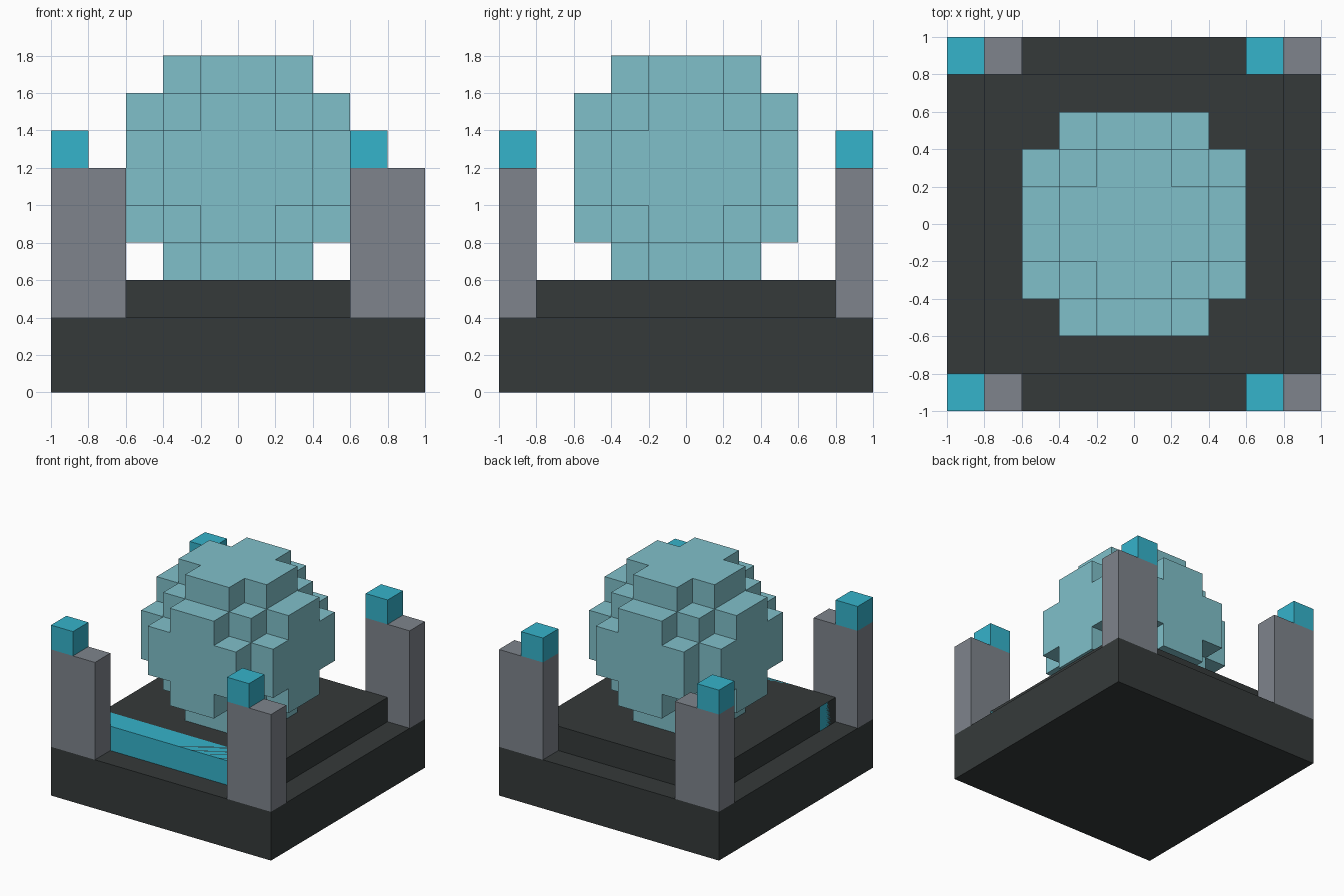
import bpy, bmesh
from mathutils import Vector

if "Cube" in bpy.data.objects:
    bpy.data.objects.remove(bpy.data.objects["Cube"])

V = 0.2  # size of one cube


def material(name, r, g, b):
    def lin(c):
        c /= 255
        return c / 12.92 if c <= 0.04045 else ((c + 0.055) / 1.055) ** 2.4
    m = bpy.data.materials.new(name)
    m.diffuse_color = (lin(r), lin(g), lin(b), 1)
    m.use_nodes = True
    m.node_tree.nodes["Principled BSDF"].inputs["Base Color"].default_value = m.diffuse_color
    return m


dark = material("dark stone", 53, 58, 58)
grey = material("grey stone", 126, 132, 140)
cyan = material("bright cyan", 53, 179, 203)
pale = material("pale teal", 128, 192, 202)


def finish(name, bm, mat):
    me = bpy.data.meshes.new(name)
    bm.to_mesh(me)
    bm.free()
    me.materials.append(mat)
    ob = bpy.data.objects.new(name, me)
    bpy.context.collection.objects.link(ob)
    return ob


def box(name, lo, hi, mat):
    lo, hi = Vector(lo), Vector(hi)
    bm = bmesh.new()
    bmesh.ops.create_cube(bm, size=1)
    for v in bm.verts:
        v.co = (lo + hi) / 2 + v.co * (hi - lo)
    return finish(name, bm, mat)


# Stepped base
box("base_slab", (-1, -1, 0), (1, 1, 0.4), dark)
box("base_step", (-0.8, -0.8, 0.4), (0.8, 0.8, 0.6), dark)

# Cyan strip embedded flush in the front of the step
box("inlaid_strip", (-0.8, -0.8, 0.4), (0.8, -0.6, 0.6), cyan)

# Corner pillars, each with a cyan cube on its left half
for side, x in (("left", -1), ("right", 0.6)):
    for end, y in (("front", -1), ("back", 0.8)):
        box(f"{end}_{side}_pillar", (x, y, 0.4), (x + 0.4, y + V, 1.2), grey)
        box(f"{end}_{side}_pillar_light", (x, y, 1.2), (x + V, y + V, 1.4), cyan)

# Ball made of cubes: keep the cubes whose centre is inside the radius
steps = (-5, -3, -1, 1, 3, 5)
cells = {(i, j, k) for i in steps for j in steps for k in steps
         if i * i + j * j + k * k <= 36}
bm = bmesh.new()
for c in cells:
    for axis in range(3):
        for s in (-1, 1):
            n = list(c)
            n[axis] += 2 * s
            if tuple(n) in cells:
                continue
            corners = []
            for a, b in ((-1, -1), (1, -1), (1, 1), (-1, 1)):
                p = Vector(c)
                p[axis] += s
                p[(axis + 1) % 3] += a * s
                p[(axis + 2) % 3] += b
                corners.append(bm.verts.new(p * (V / 2) + Vector((0, 0, 1.2))))
            bm.faces.new(corners)
bmesh.ops.remove_doubles(bm, verts=bm.verts, dist=0.001)
bmesh.ops.recalc_face_normals(bm, faces=bm.faces)
finish("ball", bm, pale)
